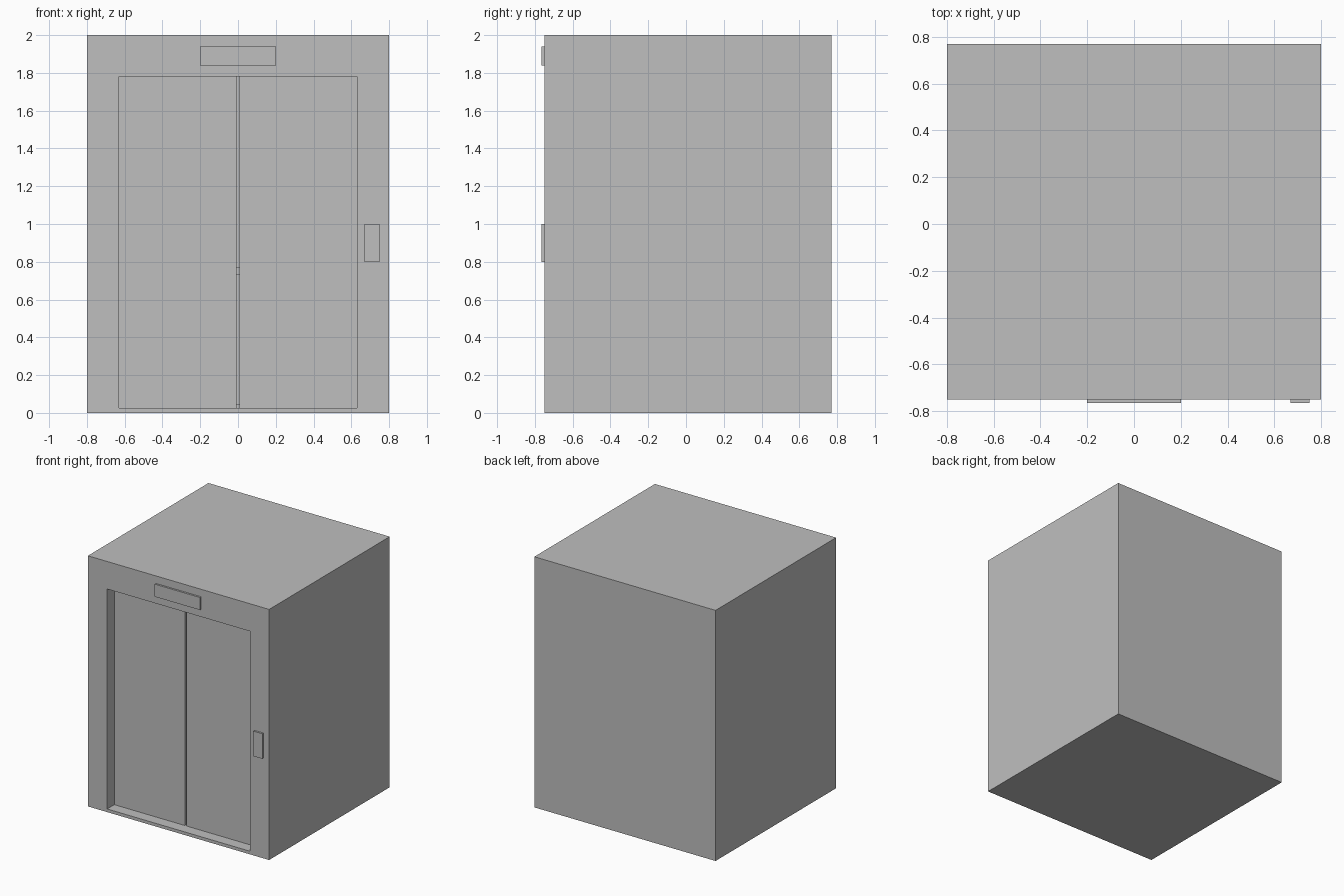
import bpy

old = bpy.data.objects.get("Cube")
if old:
    bpy.data.objects.remove(old, do_unlink=True)

# Single painted-metal colour
grey = bpy.data.materials.new("light_grey")
grey.use_nodes = True
colour = (0.52, 0.52, 0.52, 1)
grey.diffuse_color = colour
grey.node_tree.nodes["Principled BSDF"].inputs["Base Color"].default_value = colour


def box(name, x, y, z):
    """Axis-aligned box from (low, high) ranges."""
    spans = (x, y, z)
    bpy.ops.mesh.primitive_cube_add(size=1, location=[(a + b) / 2 for a, b in spans])
    ob = bpy.context.object
    ob.name = name
    ob.scale = [b - a for a, b in spans]
    bpy.ops.object.transform_apply(location=False, rotation=False, scale=True)
    ob.data.materials.append(grey)
    return ob


def carve(target, cutter):
    """Subtract the cutter from the target and discard it."""
    cutter.hide_render = True
    mod = target.modifiers.new("carve", "BOOLEAN")
    mod.operation = "DIFFERENCE"
    mod.solver = "EXACT"
    mod.object = cutter
    bpy.context.view_layer.objects.active = target
    bpy.ops.object.modifier_apply(modifier=mod.name)
    bpy.data.objects.remove(cutter, do_unlink=True)


# Cabin shell, hollowed, with a doorway in the front
cabin = box("cabin_shell", (-0.8, 0.8), (-0.75, 0.77), (0, 2))
carve(cabin, box("interior_cutter", (-0.76, 0.76), (-0.62, 0.73), (0.045, 1.95)))
carve(cabin, box("doorway_cutter", (-0.63, 0.63), (-0.8, -0.615), (0.025, 1.78)))

# Sliding doors, recessed with a narrow gap between them
for side, x in (("left", (0.008, 0.63)), ("right", (-0.63, -0.008))):
    box(side + "_door", x, (-0.66, -0.62), (0.025, 1.78))

# Handrail on the inside of the back wall
box("handrail", (-0.7, 0.7), (0.69, 0.73), (0.73, 0.77))

# Floor indicator above the doors and call panel beside them
box("floor_indicator", (-0.2, 0.2), (-0.765, -0.75), (1.84, 1.94))
box("call_panel", (0.67, 0.75), (-0.765, -0.75), (0.8, 1.0))
